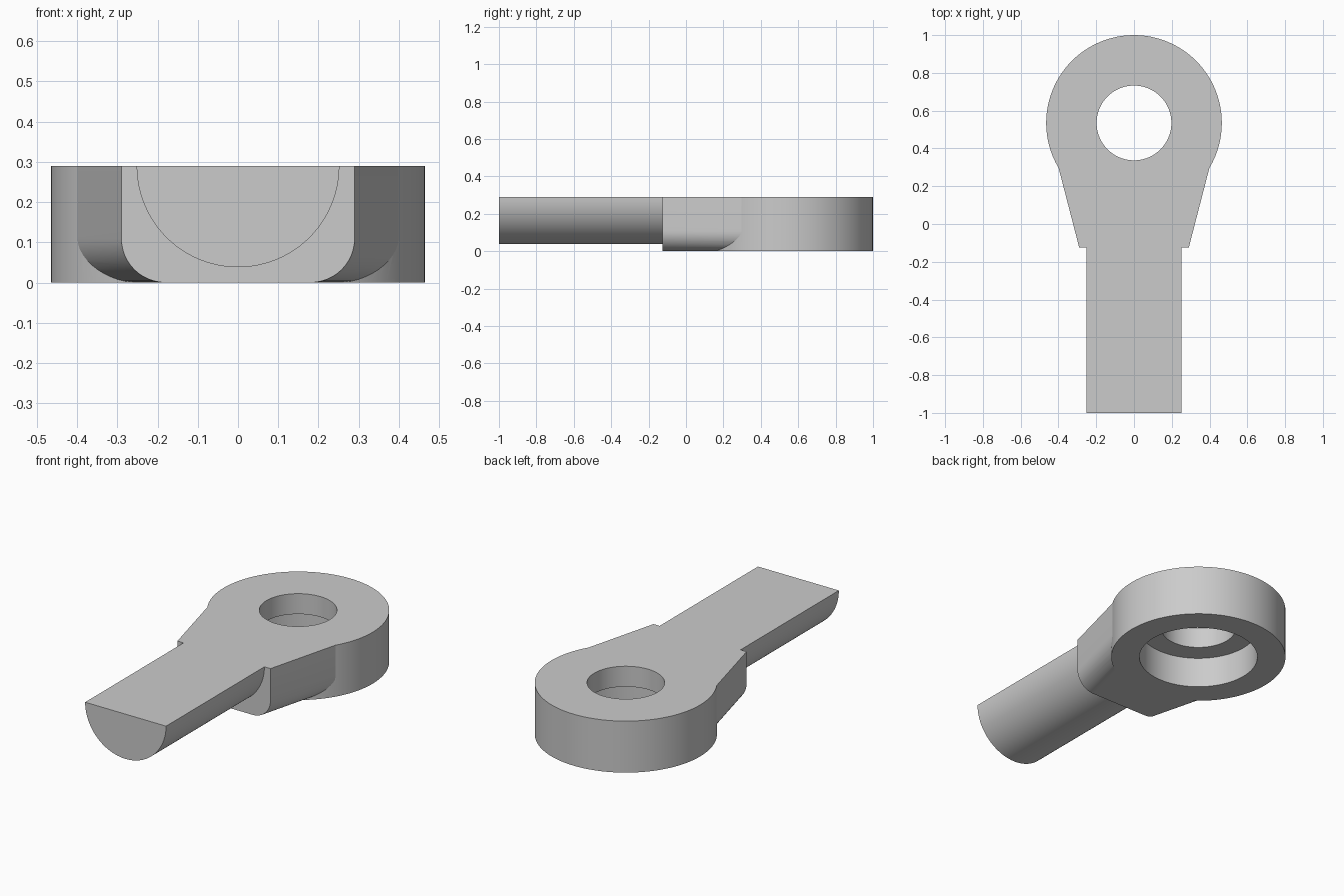
import bpy, bmesh
from math import sin, cos, pi, radians

TOP, NECK_Y, RING_Y = 0.29, -0.125, 0.535

cube = bpy.data.objects.get("Cube")
if cube:
    bpy.data.objects.remove(cube, do_unlink=True)

grey = bpy.data.materials.new("plain grey")
grey.use_nodes = True
grey.diffuse_color = (0.6, 0.6, 0.6, 1)
grey.node_tree.nodes["Principled BSDF"].inputs["Base Color"].default_value = grey.diffuse_color


def loft(name, start, end):
    """Solid between two closed loops with matching points."""
    bm = bmesh.new()
    a, b = ([bm.verts.new(p) for p in loop] for loop in (start, end))
    bm.faces.new(a)
    bm.faces.new(b)
    for i in range(len(a)):
        j = (i + 1) % len(a)
        bm.faces.new((a[i], a[j], b[j], b[i]))
    bmesh.ops.recalc_face_normals(bm, faces=bm.faces)
    mesh = bpy.data.meshes.new(name)
    bm.to_mesh(mesh)
    bm.free()
    mesh.materials.append(grey)
    obj = bpy.data.objects.new(name, mesh)
    bpy.context.collection.objects.link(obj)
    return obj


def disc(name, radius, z0, z1, n=96):
    loops = [[(radius * cos(2 * pi * i / n), RING_Y + radius * sin(2 * pi * i / n), z)
              for i in range(n)] for z in (z0, z1)]
    return loft(name, *loops)


def neck_section(half, y, r=0.11, n=12):
    """Flat-topped section with rounded lower corners."""
    arc = [(half - r + r * cos(t), y, r - r * sin(t))
           for t in (pi / 2 * i / n for i in range(n + 1))]
    right = [(half, y, TOP)] + arc
    return right + [(-x, y, z) for x, y, z in reversed(right)]


def shaft_section(y, r=0.252, n=48):
    return [(r * cos(pi * i / n), y, TOP - r * sin(pi * i / n)) for i in range(n + 1)]


def combine(target, other, operation):
    mod = target.modifiers.new(operation.lower(), 'BOOLEAN')
    mod.object, mod.operation, mod.solver = other, operation, 'EXACT'
    bpy.context.view_layer.update()
    result = bpy.data.meshes.new_from_object(
        target.evaluated_get(bpy.context.evaluated_depsgraph_get()))
    target.modifiers.clear()
    target.data = result
    bpy.data.objects.remove(other, do_unlink=True)


# Eye ring with tapered neck, through hole and wider recess underneath
eye = disc("eye_and_neck", 0.465, 0, TOP)
combine(eye, loft("neck", neck_section(0.29, NECK_Y), neck_section(0.40, 0.30)), 'UNION')
combine(eye, disc("hole_cutter", 0.198, -0.1, TOP + 0.1), 'DIFFERENCE')
combine(eye, disc("recess_cutter", 0.315, -0.1, 0.175), 'DIFFERENCE')

# Half-round shaft
shaft = loft("half_round_shaft", shaft_section(-1), shaft_section(NECK_Y))

# Smooth the curved walls, keep the rims crisp
for obj in (eye, shaft):
    bpy.ops.object.select_all(action='DESELECT')
    obj.select_set(True)
    bpy.context.view_layer.objects.active = obj
    bpy.ops.object.shade_smooth_by_angle(angle=radians(15))
